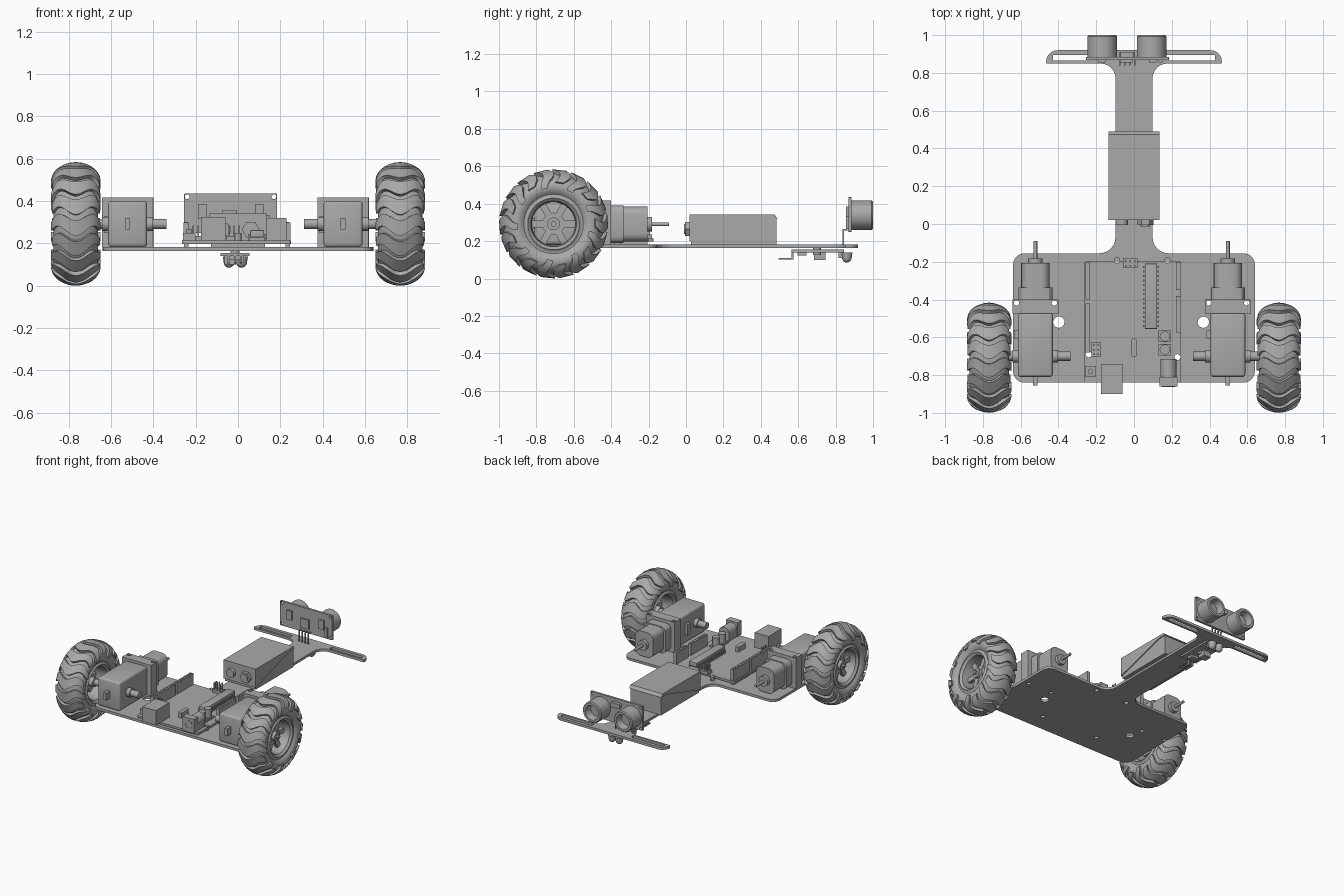
import bpy, bmesh
from math import sin, cos, pi, radians
from mathutils import Vector, Matrix

if "Cube" in bpy.data.objects:
    bpy.data.objects.remove(bpy.data.objects["Cube"])

grey = bpy.data.materials.new("plain_grey")
grey.use_nodes = True
tone = (.4, .4, .4, 1)
grey.diffuse_color = tone
grey.node_tree.nodes["Principled BSDF"].inputs["Base Color"].default_value = tone
parts = []


def finish(name, bm):
    """Clean a bmesh and turn it into a named grey object."""
    bmesh.ops.remove_doubles(bm, verts=bm.verts, dist=1e-5)
    bmesh.ops.recalc_face_normals(bm, faces=bm.faces)
    mesh = bpy.data.meshes.new(name)
    bm.to_mesh(mesh)
    bm.free()
    mesh.materials.clear()
    mesh.materials.append(grey)
    obj = bpy.data.objects.new(name, mesh)
    bpy.context.collection.objects.link(obj)
    parts.append(obj)


def box(name, xs, ys, zs, bevel=0, along=None, segments=3):
    """Box from ranges; bevels all edges or only those along one axis."""
    bm = bmesh.new()
    lo, hi = Vector((xs[0], ys[0], zs[0])), Vector((xs[1], ys[1], zs[1]))
    size = Matrix.Diagonal((*(hi - lo), 1))
    bmesh.ops.create_cube(bm, size=1, matrix=Matrix.Translation((lo + hi) / 2) @ size)
    if bevel:
        edges = [e for e in bm.edges if along is None or
                 abs((e.verts[0].co - e.verts[1].co).normalized()["xyz".index(along)]) > .9]
        bmesh.ops.bevel(bm, geom=edges, offset=bevel, segments=segments,
                        profile=.5, affect='EDGES')
    finish(name, bm)


def around(x, y, dx, dy):
    """Pair of ranges centred on a point."""
    return (x - dx, x + dx), (y - dy, y + dy)


def lathe(name, at, axis, profile, seg=32, closed=False):
    """Revolve (along, radius) points round an axis."""
    bm = bmesh.new()
    rings = []
    for i in range(seg):
        t = 2 * pi * i / seg
        ring = []
        for a, r in profile:
            v = [r * cos(t), r * sin(t)]
            v.insert("xyz".index(axis), a)
            ring.append(bm.verts.new(Vector(at) + Vector(v)))
        rings.append(ring)
    n = len(profile)
    for i in range(seg):
        p, q = rings[i], rings[(i + 1) % seg]
        for j in range(n if closed else n - 1):
            k = (j + 1) % n
            bm.faces.new((p[j], p[k], q[k], q[j]))
    finish(name, bm)


def rod(name, at, axis, lo, hi, r, seg=24):
    lathe(name, at, axis, [(lo, 0), (lo, r), (hi, r), (hi, 0)], seg)


def prism(name, points, x0, x1):
    """Extrude a y-z outline along x."""
    bm = bmesh.new()
    face = bm.faces.new([bm.verts.new((x0, y, z)) for y, z in points])
    ext = bmesh.ops.extrude_face_region(bm, geom=[face])
    bmesh.ops.translate(bm, vec=(x1 - x0, 0, 0),
                        verts=[v for v in ext["geom"] if isinstance(v, bmesh.types.BMVert)])
    finish(name, bm)


def fillet(corners):
    """Round the square corners of an outline given as (x, y, radius)."""
    out = []
    for i, (x, y, r) in enumerate(corners):
        p = Vector((x, y))
        u = (Vector(corners[i - 1][:2]) - p).normalized()
        v = (Vector(corners[(i + 1) % len(corners)][:2]) - p).normalized()
        for k in range(7):
            t = pi / 2 * k / 6
            out.append(p + r * (u * (1 - sin(t)) + v * (1 - cos(t))))
    return out


def rect(xs, ys, r):
    return fillet([(xs[0], ys[0], r), (xs[1], ys[0], r), (xs[1], ys[1], r), (xs[0], ys[1], r)])


def hole(x, y, r):
    return [Vector((x + r * cos(k * pi / 10), y + r * sin(k * pi / 10))) for k in range(20)]


def sheet(name, loops, z0, z1, matrix=Matrix()):
    """Extruded flat outline; the loops after the first are holes."""
    curve = bpy.data.curves.new(name + "_outline", 'CURVE')
    curve.dimensions, curve.fill_mode = '2D', 'BOTH'
    curve.extrude = (z1 - z0) / 2
    for loop in loops:
        s = curve.splines.new('POLY')
        s.points.add(len(loop) - 1)
        for pt, v in zip(s.points, loop):
            pt.co = (v.x, v.y, 0, 1)
        s.use_cyclic_u = True
    tmp = bpy.data.objects.new(name + "_outline", curve)
    bpy.context.collection.objects.link(tmp)
    deps = bpy.context.evaluated_depsgraph_get()
    mesh = bpy.data.meshes.new_from_object(tmp.evaluated_get(deps))
    bm = bmesh.new()
    bm.from_mesh(mesh)
    bm.transform(matrix @ Matrix.Translation((0, 0, (z0 + z1) / 2)))
    bpy.data.objects.remove(tmp)
    bpy.data.meshes.remove(mesh)
    finish(name, bm)


# Chassis plate with neck, slotted crossbar and screw holes
half = [(.64, -.84, .06), (.64, -.155, .06), (.098, -.155, .085),
        (.098, .85, .08), (.465, .85, .005), (.465, .92, .06)]
outline = fillet(half + [(-x, y, r) for x, y, r in reversed(half)])
board_holes = [hole(x, y, .016) for x, y in
               ((-.09, -.19), (.177, -.19), (-.24, -.69), (.23, -.705))]
motor_x = {"left": .497, "right": -.522}
motor_holes = {s: [hole(x + d, -.418, .014) for d in (-.1, .1)] for s, x in motor_x.items()}
slots = [rect(xs, (.865, .895), .004) for xs in ((-.43, -.165), (.165, .43))]
big_holes = [hole(x, -.52, .03) for x in (-.398, .367)]
sheet("chassis_plate", [outline] + slots + big_holes + board_holes
      + motor_holes["left"] + motor_holes["right"], .164, .183)


# Wheels
def tread(name, at, count=18, steps=20):
    bm = bmesh.new()
    pitch = 2 * pi / count
    for i in range(count):
        reach = radians(94 if i % 2 else 74)
        prev = None
        for j in range(steps + 1):
            phi = reach * (2 * j / steps - 1)
            mid = pitch * i + .07 * cos(4 * phi)
            w = pitch * (.37 - .08 * abs(phi))
            ring = []
            for a, b, t in ((.118, .092, mid - w), (.118, .092, mid + w),
                            (.1, .065, mid + w), (.1, .065, mid - w)):
                r = .2 + b * cos(phi)
                ring.append(bm.verts.new(Vector(at) + Vector((a * sin(phi), r * cos(t), r * sin(t)))))
            if prev:
                for k in range(4):
                    m = (k + 1) % 4
                    bm.faces.new((prev[k], prev[m], ring[m], ring[k]))
            else:
                bm.faces.new(ring)
            prev = ring
        bm.faces.new(prev)
    finish(name, bm)


tyre = [(.105 * sin(radians(p)), .2 + .072 * cos(radians(p))) for p in range(-125, 126, 10)]
tyre += [(.088, .145), (-.088, .145)]
half_rim = [(.02, .115), (.08, .122), (.095, .138), (.085, .152)]
rim = [(-a, r) for a, r in reversed(half_rim)] + half_rim
for side, s in (("left", 1), ("right", -1)):
    hub = (s * .767, -.708, .292)
    lathe(side + "_tyre", hub, "x", tyre, 72, True)
    tread(side + "_tread", hub)
    lathe(side + "_rim", hub, "x", rim, 48, True)
    rod(side + "_hub", hub, "x", -.06, .06, .034)
    rod(side + "_hub_bolt", hub, "x", -.075, .075, .016, 6)
    rod(side + "_hub_disc", (s * .79, -.708, .292), "x", -.01, .01, .06)
    bm = bmesh.new()
    for k in range(6):
        m = Matrix.Translation((s * .79, -.708, .292)) @ Matrix.Rotation(k * pi / 3, 4, 'X')
        bmesh.ops.create_cube(bm, size=1, matrix=m @ Matrix.Translation((0, .075, 0))
                              @ Matrix.Diagonal((.025, .095, .036, 1)))
    finish(side + "_spokes", bm)

    # Gear motor beside the wheel
    x = motor_x[side]
    box(side + "_gearbox", (x - .092, x + .092), (-.81, -.47), (.183, .4), .015)
    sheet(side + "_motor_flange", [rect((x - .122, x + .122), (-.475, -.4), .003)]
          + motor_holes[side], .183, .416)
    box(side + "_motor_collar", (x - .09, x + .09), (-.4, -.335), (.19, .39), .035, "y")
    box(side + "_motor_can", (x - .075, x + .075), (-.34, -.207), (.197, .385), .045, "y", 5)
    rod(side + "_motor_boss", (x, 0, .29), "y", -.21, -.182, .038)
    rod(side + "_motor_shaft", (x, 0, .29), "y", -.19, -.09, .01)
    box(side + "_rear_tab", *around(x, -.83, .012, .025), (.265, .32))
    box(side + "_side_tab", *around(x - .1, -.585, .012, .02), (.25, .33))
    ends = sorted((x - s * .185, s * .74))
    rod(side + "_axle", (0, -.7, .292), "x", *ends, .024)
    rod(side + "_axle_collar", (x, -.7, .292), "x", -.12, .12, .033)

# Controller board
sheet("controller_board", [rect((-.265, .25), (-.84, -.197), .012)] + board_holes, .197, .213)
for x, y0, y1 in ((-.245, -.4, -.205), (-.245, -.68, -.42), (.235, -.35, -.205), (.235, -.575, -.38)):
    box("pin_header", (x - .013, x + .013), (y0, y1), (.213, .298))
    box("header_solder", (x - .01, x + .01), (y0, y1), (.183, .197))
    for k in range(int((y1 - y0) / .032)):
        box("header_socket", *around(x, y0 + .02 + k * .032, .007, .007), (.298, .302))
box("usb_port", (-.175, -.06), (-.9, -.74), (.213, .325))
box("power_jack_block", (.135, .23), (-.86, -.81), (.213, .32))
rod("power_jack_barrel", (.182, 0, .268), "y", -.82, -.715, .043)
box("power_jack_base", (.14, .225), (-.82, -.715), (.213, .262))
lathe("power_jack_ring", (.182, -.862, .268), "y", [(0, .02), (0, .035), (.01, .035), (.01, .02)], 24, True)
box("main_chip", (.057, .123), (-.555, -.21), (.228, .262), .004)
for x in (.052, .128):
    for k in range(14):
        box("chip_leg", *around(x, -.54 + k * .024, .004, .005), (.213, .245))
for y in (-.595, -.665):
    box("capacitor_base", *around(.163, y, .033, .03), (.213, .225))
    rod("capacitor", (.163, y, 0), "z", .22, .29, .027)
box("crystal", *around(0, -.655, .016, .05), (.213, .25), .015, "z")
box("reset_button_base", *around(-.23, -.78, .03, .028), (.213, .25))
rod("reset_button", (-.23, -.78, 0), "z", .25, .265, .014)
for x, y, dx, dy in ((-.2, -.665, 2, 3), (-.02, -.208, 3, 2)):
    box("programming_header", *around(x, y, dx * .0125, dy * .0125), (.213, .235))
    for i in range(dx * dy):
        px = x + (i % dx - (dx - 1) / 2) * .024
        py = y + (i // dx - (dy - 1) / 2) * .024
        box("programming_pin", *around(px, py, .004, .004), (.23, .285))

# Battery case with wedge lid and terminals
prism("battery_case", [(.028, .18), (.484, .18), (.484, .32), (.47, .336), (.028, .336)], -.128, .128)
prism("battery_lid", [(.02, .2), (.43, .32), (.49, .32), (.474, .341), (.02, .341)], -.135, .135)
rod("round_terminal", (-.065, 0, .265), "y", -.005, .03, .032)
rod("hex_terminal", (.06, 0, .265), "y", -.005, .02, .042, 6)
rod("hex_terminal_neck", (.06, 0, .265), "y", -.012, .03, .026)

# Distance sensor standing on the crossbar
upright = Matrix.Rotation(pi / 2, 4, 'X')
corners = [hole(x, z, .011) for x in (-.24, .17) for z in (.265, .42)]
sheet("distance_sensor_board", [rect((-.255, .185), (.25, .435), .003)] + corners, -.885, -.868, upright)
cup = [(0, 0), (0, .078), (.11, .078), (.117, .072), (.117, .055), (.065, .045), (.065, 0)]
for x in (-.168, .093):
    lathe("sensor_cup", (x, .883, .338), "y", cup, 40)
box("sensor_crystal", *around(-.038, .895, .04, .015), (.375, .41), .012, "y")
for x, z, w in ((-.17, .35, .02), (-.04, .32, .035), (.1, .35, .02), (.14, .3, .01)):
    box("sensor_chip", (x - w, x + w), (.855, .87), (z - .035, z + .035))
for k in range(4):
    x = -.075 + k * .026
    box("sensor_pin", *around(x, .842, .004, .004), (.178, .265))
    box("sensor_pin_bend", *around(x, .857, .004, .016), (.258, .266))

# Line sensor hanging under the neck
box("line_sensor_board", (-.083, .055), (.565, .845), (.14, .154))
rod("line_sensor_screw", (-.014, .7, 0), "z", .125, .166, .022)
box("line_sensor_trimmer", *around(-.035, .715, .03, .03), (.1, .142))
box("line_sensor_chip", *around(-.01, .62, .03, .025), (.122, .142))
for x in (-.042, .017):
    box("line_sensor_lead", *around(x, .83, .012, .015), (.11, .142))
    dome = [(.138, 0), (.138, .03)] + [(.112 - .027 * sin(t * pi / 12), .026 * cos(t * pi / 12)) for t in range(7)]
    lathe("line_sensor_lamp", (x, .86, 0), "z", dome, 24)
for k in range(3):
    x = -.045 + k * .03
    box("line_sensor_pin", *around(x, .53, .005, .035), (.102, .11))
    box("line_sensor_pin_drop", *around(x, .57, .005, .006), (.102, .142))

# Smooth shading with sharp edges kept
bpy.ops.object.select_all(action='DESELECT')
for o in parts:
    o.select_set(True)
bpy.context.view_layer.objects.active = parts[0]
bpy.ops.object.shade_smooth_by_angle(angle=radians(30))
